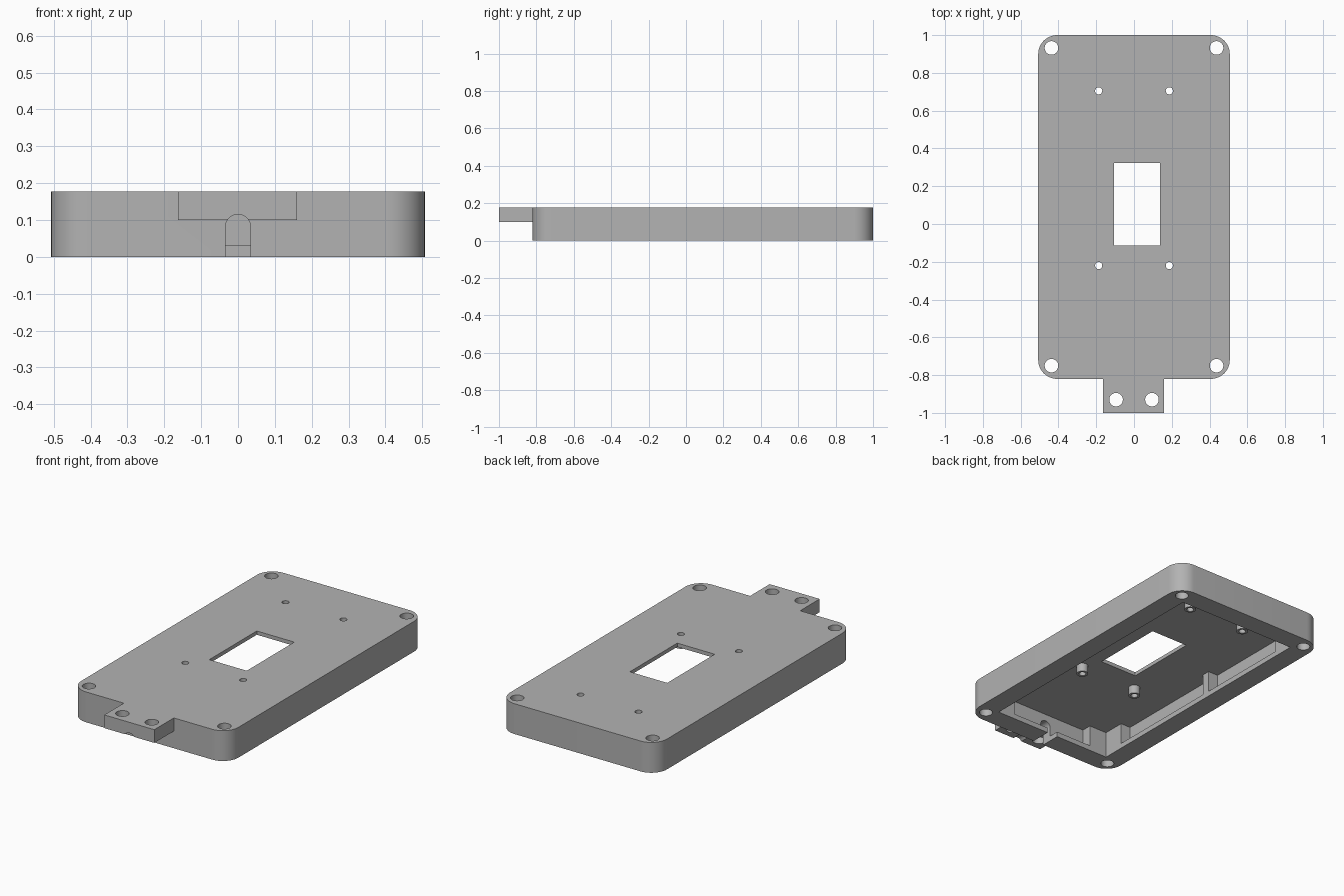
import bpy, bmesh, math
from mathutils import Matrix

cube = bpy.data.objects.get("Cube")
if cube:
    bpy.data.objects.remove(cube, do_unlink=True)

grey = bpy.data.materials.new("plain grey")
grey.use_nodes = True
colour = (0.45, 0.45, 0.45, 1)
grey.diffuse_color = colour
grey.node_tree.nodes["Principled BSDF"].inputs["Base Color"].default_value = colour

HEIGHT, CEILING, LIP = 0.177, 0.155, 0.03
HALF_W, FRONT, BACK = 0.507, -0.82, 1.0


def prism(name, outline, low, high, turn=None):
    """Extrude a flat outline from low to high, optionally turned."""
    bm = bmesh.new()
    face = bm.faces.new([bm.verts.new((x, y, low)) for x, y in outline])
    out = bmesh.ops.extrude_face_region(bm, geom=[face])
    top = [v for v in out["geom"] if isinstance(v, bmesh.types.BMVert)]
    bmesh.ops.translate(bm, verts=top, vec=(0, 0, high - low))
    if turn:
        bmesh.ops.transform(bm, matrix=turn, verts=bm.verts)
    bmesh.ops.recalc_face_normals(bm, faces=bm.faces)
    mesh = bpy.data.meshes.new(name)
    bm.to_mesh(mesh)
    bm.free()
    mesh.materials.append(grey)
    obj = bpy.data.objects.new(name, mesh)
    bpy.context.collection.objects.link(obj)
    return obj


def rect(x0, x1, y0, y1):
    return [(x0, y0), (x1, y0), (x1, y1), (x0, y1)]


def arc(cx, cy, r, start, end, steps):
    angles = [math.radians(start + (end - start) * i / steps) for i in range(steps + 1)]
    return [(cx + r * math.cos(a), cy + r * math.sin(a)) for a in angles]


def circle(cx, cy, r):
    return arc(cx, cy, r, 0, 360, 32)[:-1]


def select(obj):
    bpy.ops.object.select_all(action="DESELECT")
    obj.select_set(True)
    bpy.context.view_layer.objects.active = obj


def combine(target, tool, operation="DIFFERENCE"):
    """Apply a boolean and throw the tool away."""
    tool.hide_render = True
    mod = target.modifiers.new("combine", "BOOLEAN")
    mod.operation, mod.solver, mod.object = operation, "EXACT", tool
    select(target)
    bpy.ops.object.modifier_apply(modifier=mod.name)
    bpy.data.objects.remove(tool, do_unlink=True)


def cut(outline, low=-0.1, high=0.3, turn=None):
    combine(case, prism("cutter", outline, low, high, turn))


# Rounded case with the mounting tab at the front
R = 0.1
outline = []
for cx, cy, start in ((HALF_W - R, BACK - R, 0), (R - HALF_W, BACK - R, 90),
                      (R - HALF_W, FRONT + R, 180), (HALF_W - R, FRONT + R, 270)):
    outline += arc(cx, cy, R, start, start + 90, 12)
case = prism("case_shell", outline, 0, HEIGHT)
combine(case, prism("tab", rect(-0.163, 0.16, -1, -0.79), 0.1, HEIGHT), "UNION")

# Underside cavity, then recesses behind the lip that leave corners and ribs
cut(rect(-0.386, 0.386, -0.70, 0.88), -0.1, CEILING)
for side in (-1, 1):
    for y0, y1 in ((-0.57, 0.13), (0.18, 0.75)):
        x0, x1 = sorted((side * 0.35, side * 0.45))
        cut(rect(x0, x1, y0, y1), LIP, CEILING)
for y0, y1 in ((-0.76, -0.66), (0.84, 0.94)):
    cut(rect(-0.27, 0.27, y0, y1), LIP, CEILING)

# Display window and cable slot
cut(rect(-0.105, 0.137, -0.115, 0.323))
arch = arc(0, 0.081, 0.034, 0, 180, 16) + [(-0.034, -0.1), (0.034, -0.1)]
cut(arch, 0.6, 1.1, Matrix.Rotation(math.pi / 2, 4, "X"))

# Screw holes and hollow standoffs
for x in (-1, 1):
    for y in (-0.75, 0.932):
        cut(circle(x * 0.437, y, 0.036))
    cut(circle(x * 0.095, -0.93, 0.036))
    for y in (-0.22, 0.705):
        combine(case, prism("standoff", circle(x * 0.187, y, 0.032), 0.105, 0.165), "UNION")
        cut(circle(x * 0.187, y, 0.019))

select(case)
bpy.ops.object.shade_smooth_by_angle(angle=math.radians(30))
